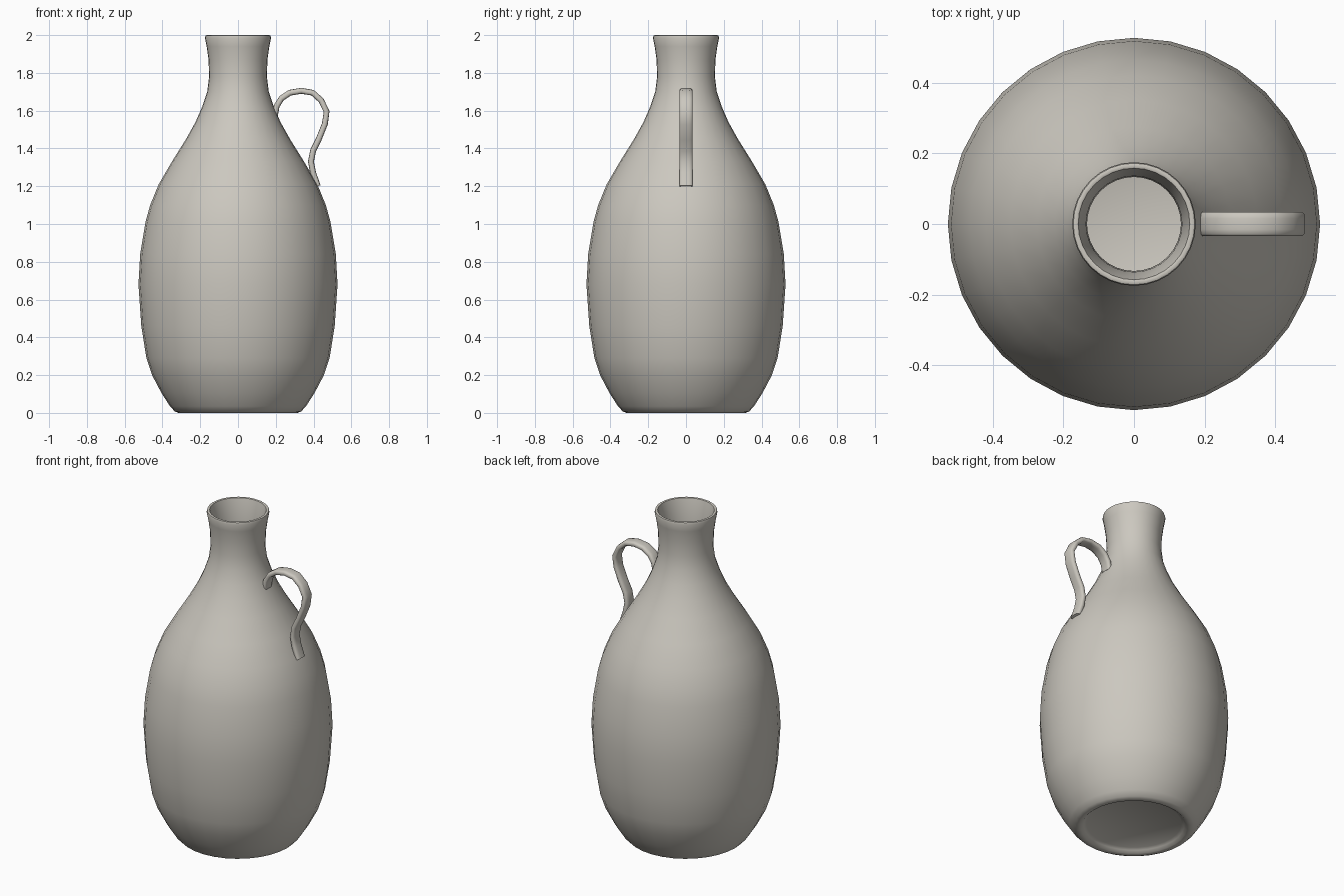
import bpy, bmesh, math
from mathutils import Vector

cube = bpy.data.objects.get("Cube")
if cube:
    bpy.data.objects.remove(cube, do_unlink=True)

clay = bpy.data.materials.new("warm_grey_clay")
clay.use_nodes = True
COLOUR = (0.6, 0.575, 0.52, 1)
clay.diffuse_color = COLOUR
clay.node_tree.nodes["Principled BSDF"].inputs["Base Color"].default_value = COLOUR


def finish(bm, name, angle):
    """Turn a bmesh into a smooth shaded clay object."""
    bmesh.ops.recalc_face_normals(bm, faces=bm.faces)
    mesh = bpy.data.meshes.new(name)
    bm.to_mesh(mesh)
    bm.free()
    mesh.materials.append(clay)
    obj = bpy.data.objects.new(name, mesh)
    bpy.context.collection.objects.link(obj)
    bpy.ops.object.select_all(action='DESELECT')
    obj.select_set(True)
    bpy.context.view_layer.objects.active = obj
    bpy.ops.object.shade_smooth_by_angle(angle=math.radians(angle))
    return obj


def lathe(profile, name, steps=32):
    """Spin a closed (radius, height) profile around the z axis."""
    bm = bmesh.new()
    verts = [bm.verts.new((r, 0, z)) for r, z in profile]
    edges = [bm.edges.new(pair) for pair in zip(verts, verts[1:])]
    bmesh.ops.spin(bm, geom=verts + edges, cent=(0, 0, 0), axis=(0, 0, 1),
                   angle=math.tau, steps=steps, use_merge=True)
    bmesh.ops.remove_doubles(bm, verts=bm.verts, dist=0.0005)
    return finish(bm, name, 50)


def strap(path, name, half_width, half_thick, sides=12):
    """Sweep a rounded strap section along a path in the xz plane."""
    bm = bmesh.new()
    points = [Vector((x, 0, z)) for x, z in path]
    rings = []
    for i, p in enumerate(points):
        tangent = (points[min(i + 1, len(points) - 1)] - points[max(i - 1, 0)]).normalized()
        normal = Vector((-tangent.z, 0, tangent.x))
        ring = []
        for k in range(sides):
            c, s = (f(math.tau * (k + 0.5) / sides) for f in (math.cos, math.sin))
            across = math.copysign(abs(c) ** 0.6, c) * half_width
            out = math.copysign(abs(s) ** 0.6, s) * half_thick
            ring.append(bm.verts.new(p + Vector((0, across, 0)) + normal * out))
        rings.append(ring)
    for a, b in zip(rings, rings[1:]):
        for k in range(sides):
            n = (k + 1) % sides
            bm.faces.new((a[k], a[n], b[n], b[k]))
    bm.faces.new(rings[0])
    bm.faces.new(rings[-1])
    return finish(bm, name, 60)


# Hollow bottle: recessed foot, outer wall, rounded rim, inner wall, floor
WALL = 0.02
foot = [(0, 0.025), (0.265, 0.025), (0.28, 0.015), (0.295, 0.002), (0.315, 0)]
wall = [(0.335, 0.008), (0.36, 0.035), (0.405, 0.105), (0.455, 0.2), (0.485, 0.29),
        (0.512, 0.46), (0.527, 0.68), (0.518, 0.84), (0.49, 1.01), (0.465, 1.1),
        (0.42, 1.21), (0.35, 1.33), (0.275, 1.45), (0.225, 1.54), (0.19, 1.62),
        (0.163, 1.7), (0.153, 1.78), (0.156, 1.87), (0.166, 1.94), (0.175, 1.985)]
rim = [(0.172, 1.997), (0.165, 2), (0.158, 1.997)]
inside = [(r - WALL, z) for r, z in reversed(wall) if z > 0.05]
lathe(foot + wall + rim + inside + [(0.33, 0.05), (0, 0.045)], "bottle_body")

# Looped handle from the neck to the shoulder on the model's left
handle_path = [(0.195, 1.575), (0.205, 1.625), (0.23, 1.665), (0.275, 1.695), (0.335, 1.705),
               (0.395, 1.695), (0.44, 1.655), (0.469, 1.595), (0.46, 1.53), (0.428, 1.45),
               (0.398, 1.39), (0.386, 1.33), (0.398, 1.27), (0.422, 1.2)]
strap(handle_path, "handle", 0.035, 0.016)
